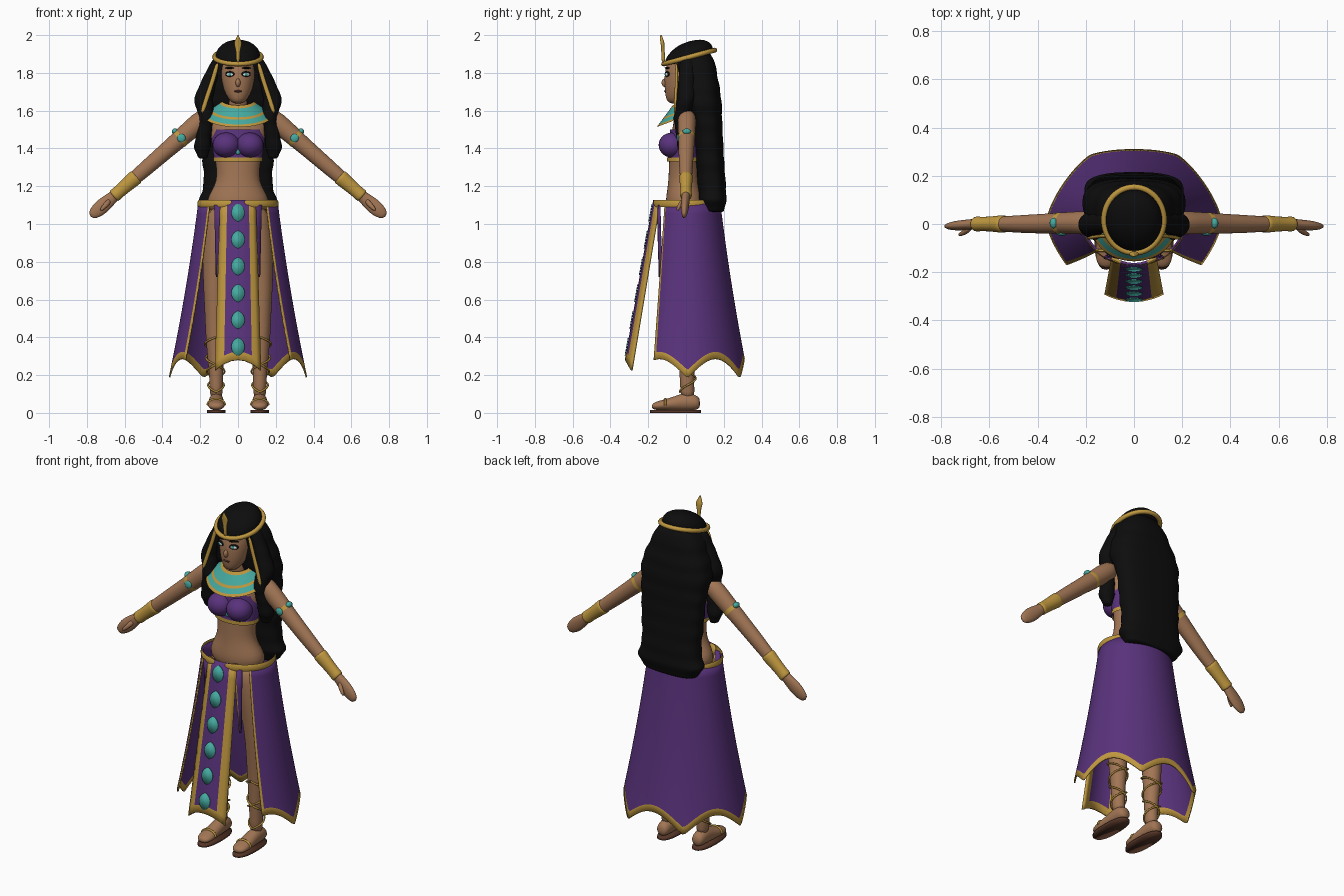
import bpy, bmesh, math
from mathutils import Vector, Matrix

if "Cube" in bpy.data.objects:
    bpy.data.objects.remove(bpy.data.objects["Cube"])


def material(name, r, g, b):
    m = bpy.data.materials.new(name)
    m.use_nodes = True
    m.diffuse_color = (r, g, b, 1)
    m.node_tree.nodes["Principled BSDF"].inputs["Base Color"].default_value = (r, g, b, 1)
    return m


SKIN = material("skin brown", .36, .18, .09)
BLACK = material("hair black", .004, .004, .004)
GOLD = material("gold", .52, .31, .05)
PURPLE = material("purple cloth", .1, .032, .2)
TEAL = material("teal", .06, .4, .35)
WHITE = material("eye white", .75, .75, .72)
BROWN = material("dark brown", .09, .035, .02)
X, Y, Z = Vector((1, 0, 0)), Vector((0, 1, 0)), Vector((0, 0, 1))


def finish(name, bm, mats, sub=0, thick=0):
    bmesh.ops.recalc_face_normals(bm, faces=bm.faces[:])
    for f in bm.faces:
        f.smooth = True
    me = bpy.data.meshes.new(name)
    bm.to_mesh(me)
    bm.free()
    for m in mats:
        me.materials.append(m)
    ob = bpy.data.objects.new(name, me)
    bpy.context.collection.objects.link(ob)
    if thick:
        mod = ob.modifiers.new("thickness", "SOLIDIFY")
        mod.thickness, mod.offset = thick, 0
    if sub:
        ob.modifiers.new("smooth", "SUBSURF").levels = sub
        ob.modifiers["smooth"].render_levels = sub
    return ob


def loft(name, rings, mats, u=X, w=Y, cap=True, sub=1, n=24, power=1):
    """Skin a row of ellipses (x, y, z, radius along u, radius along w)."""
    bands = mats if isinstance(mats, list) else [mats] * (len(rings) - 1)
    palette = list(dict.fromkeys(bands))
    bm = bmesh.new()
    loops = []
    for x, y, z, ru, rw in rings:
        loop = []
        for i in range(n):
            a = math.tau * i / n
            c, s = (math.copysign(abs(k) ** power, k) for k in (math.cos(a), math.sin(a)))
            loop.append(bm.verts.new(Vector((x, y, z)) + u * ru * c + w * rw * s))
        loops.append(loop)
    for k, m in enumerate(bands):
        for i in range(n):
            j = (i + 1) % n
            f = bm.faces.new((loops[k][i], loops[k][j], loops[k + 1][j], loops[k + 1][i]))
            f.material_index = palette.index(m)
    if cap:
        bm.faces.new(loops[0])
        bm.faces.new(loops[-1])
    return finish(name, bm, palette, sub)


def grid(name, us, vs, point, rule, mats, thick=.01):
    """Cloth sheet: point(u, v) places it, rule(column, row) picks the colour."""
    bm = bmesh.new()
    rows = [[bm.verts.new(point(u, v)) for u in us] for v in vs]
    for r in range(len(vs) - 1):
        for c in range(len(us) - 1):
            f = bm.faces.new((rows[r][c], rows[r][c + 1], rows[r + 1][c + 1], rows[r + 1][c]))
            f.material_index = rule(c, r)
    return finish(name, bm, mats, 0, thick)


def ball(name, loc, scale, mat, turn=0):
    bm = bmesh.new()
    bmesh.ops.create_uvsphere(bm, u_segments=24, v_segments=14, radius=1)
    bm.transform(Matrix.Translation(loc) @ Matrix.Rotation(turn, 4, "Z") @ Matrix.Diagonal((*scale, 1)))
    return finish(name, bm, [mat])


def cord(name, pts, radius, mat, closed=False):
    cu = bpy.data.curves.new(name, "CURVE")
    cu.dimensions, cu.bevel_depth, cu.bevel_resolution = "3D", radius, 2
    sp = cu.splines.new("POLY")
    sp.points.add(len(pts) - 1)
    for p, q in zip(sp.points, pts):
        p.co = (*q, 1)
    sp.use_cyclic_u = closed
    cu.materials.append(mat)
    ob = bpy.data.objects.new(name, cu)
    bpy.context.collection.objects.link(ob)


def lerp(a, b, t):
    return a + (b - a) * t


def wavy(keys, steps, amount, pitch):
    """Refine key rings and ripple their radii into hair waves."""
    out = []
    for a, b in zip(keys, keys[1:]):
        for i in range(steps):
            x, y, z, p, q = (lerp(j, k, i / steps) for j, k in zip(a, b))
            g = 1 + amount * math.sin(math.tau * z / pitch)
            out.append((x, y, z, p * g, q * g))
    return out + [keys[-1]]


# Body and head
loft("torso", [(0, 0, 1.04, .13, .09), (0, 0, 1.1, .17, .11), (0, -.005, 1.15, .158, .1),
               (0, -.012, 1.2, .125, .085), (0, -.012, 1.26, .11, .08), (0, -.01, 1.34, .122, .08),
               (0, -.005, 1.43, .135, .08), (0, 0, 1.52, .16, .07), (0, 0, 1.58, .165, .06),
               (0, 0, 1.61, .08, .05), (0, 0, 1.63, .05, .05)], SKIN)
loft("neck", [(0, 0, 1.57, .06, .055), (0, -.005, 1.64, .048, .048), (0, -.01, 1.72, .048, .05)], SKIN)
loft("head", [(0, -.06, 1.637, .018, .02), (0, -.055, 1.65, .042, .048), (0, -.04, 1.685, .066, .07),
              (0, -.027, 1.73, .082, .088), (0, -.016, 1.79, .092, .099), (0, -.005, 1.84, .093, .1),
              (0, 0, 1.89, .08, .085), (0, 0, 1.92, .04, .045)], SKIN)
ball("nose", (0, -.113, 1.748), (.013, .016, .022), SKIN)
ball("lips", (0, -.108, 1.703), (.021, .008, .006), BROWN)

# Hair
back_keys = [(0, .03, 1.93, .07, .08), (0, .045, 1.87, .13, .105), (0, .065, 1.77, .175, .105),
             (0, .08, 1.66, .215, .108), (0, .115, 1.52, .2, .078), (0, .125, 1.36, .19, .075),
             (0, .135, 1.22, .18, .075), (0, .14, 1.13, .205, .075), (0, .14, 1.06, .17, .06)]
loft("back_hair", wavy(back_keys, 5, .025, .1), BLACK, n=32, power=.75)
tilt = Vector((0, 1, .27))
loft("hair_cap", [(0, .012, 1.86, .112, .122), (0, .015, 1.885, .122, .134), (0, .018, 1.925, .112, .118),
                  (0, .02, 1.955, .075, .08), (0, .02, 1.968, .03, .03)], BLACK, w=tilt)

# Crown and brow ornament
cord("crown", [Vector((0, .017, 1.884)) + X * .124 * math.cos(a) + tilt * .136 * math.sin(a)
               for a in (math.tau * i / 48 for i in range(48))], .013, GOLD, True)
loft("crown_ornament", [(0, -.118, 1.85, .012, .012), (0, -.122, 1.9, .009, .009), (0, -.122, 1.935, .016, .01),
                        (0, -.124, 1.96, .025, .011), (0, -.13, 1.98, .01, .009), (0, -.133, 2.003, .003, .004)],
     GOLD, n=12)

# Jewelled collar
drape = Vector((0, 1, .38))
collar = [(0, 0, lerp(1.655, 1.572, t), lerp(.085, .18, t), lerp(.07, .155, t))
          for t in (0, .14, .55, .66, .88, 1)]
loft("collar", collar, [GOLD, TEAL, GOLD, TEAL, GOLD], w=drape, cap=False, sub=0, n=48)

# Bodice
loft("bodice", [(0, -.01, 1.34, .127, .087), (0, -.008, 1.4, .136, .088), (0, -.004, 1.45, .143, .086),
                (0, -.002, 1.5, .14, .082)], PURPLE, cap=False, n=32)
loft("bodice_trim", [(0, -.01, z, .131, .092) for z in (1.33, 1.337, 1.345, 1.352)], GOLD, cap=False, n=32)
ball("bodice_gem", (0, -.099, 1.385), (.014, .008, .018), TEAL)

# Limbs and everything paired
for s, side in ((1, "left"), (-1, "right")):
    ball(side + "_bodice_cup", (s * .062, -.075, 1.418), (.073, .07, .066), PURPLE)
    # Eyes, set around the curve of the face
    turn = s * .42
    ball(side + "_eye_liner", (s * .043, -.1, 1.794), (.027, .007, .015), BLACK, turn)
    ball(side + "_eye", (s * .043, -.102, 1.792), (.02, .008, .01), WHITE, turn)
    ball(side + "_iris", (s * .042, -.105, 1.792), (.009, .008, .01), TEAL, turn)
    ball(side + "_brow", (s * .045, -.1, 1.826), (.028, .007, .005), BLACK, turn)
    # Side lock and hanging ornament
    lock = [(.1, .01, 1.88, .03, .04), (.14, .005, 1.78, .045, .045), (.185, 0, 1.66, .052, .05),
            (.165, -.025, 1.56, .04, .042), (.18, -.012, 1.48, .042, .042), (.19, -.003, 1.4, .045, .042),
            (.185, 0, 1.345, .022, .022)]
    loft(side + "_hair_lock", wavy([(s * k[0], *k[1:]) for k in lock], 4, .05, .07), BLACK, n=16)
    ribbon = [(.107, -.05, 1.86), (.13, -.05, 1.77), (.165, -.054, 1.67), (.192, -.06, 1.58)]
    loft(side + "_hair_ornament", [(s * x, y, z, .013, .008) for x, y, z in ribbon], GOLD, n=10)

    # Arm, measured along its own axis
    u = Vector((s * .655, 0, .755))

    def arm(rows):
        return [(s * (.17 + .755 * t), y, 1.57 - .655 * t, a, b) for t, y, a, b in rows]

    loft(side + "_arm", arm([(-.02, .005, .03, .035), (.01, .005, .052, .05), (.08, .005, .054, .048),
                             (.2, .003, .046, .043), (.35, 0, .042, .039), (.44, 0, .04, .035),
                             (.55, 0, .034, .029), (.64, 0, .027, .023), (.68, -.002, .036, .021),
                             (.73, -.006, .041, .022), (.77, -.008, .036, .018), (.81, -.01, .02, .01)]),
         SKIN, u=u)
    thumb = [(.675, -.012, 1.13, .015, .014), (.7, -.034, 1.1, .014, .012),
             (.73, -.046, 1.07, .009, .008)]
    loft(side + "_thumb", [(s * k[0], *k[1:]) for k in thumb], SKIN, u=u, n=12)
    loft(side + "_bracer", arm([(.48, 0, .041, .037), (.5, 0, .042, .037), (.55, 0, .037, .032),
                                (.61, 0, .034, .029), (.64, 0, .036, .032), (.65, 0, .034, .03)]), GOLD, u=u)
    loft(side + "_armband", arm([(t, .003, .049, .046) for t in (.165, .172, .18, .187)]), GOLD, u=u, cap=False)
    ball(side + "_armband_gem", (s * .3, -.04, 1.455), (.022, .009, .022), TEAL)
    ball(side + "_armband_outer_gem", (s * .334, .004, 1.49), (.016, .022, .016), TEAL)

    # Leg, foot and sandal
    leg = [(.08, 0, 1.1, .08, .1), (.095, -.005, 1, .083, .1), (.11, -.01, .88, .08, .09),
           (.122, -.012, .72, .064, .068), (.125, -.012, .62, .056, .058), (.122, 0, .5, .053, .056),
           (.12, .008, .4, .052, .055), (.117, .006, .25, .04, .043), (.115, .005, .15, .034, .036),
           (.115, .01, .07, .036, .04)]
    loft(side + "_leg", [(s * k[0], *k[1:]) for k in leg], SKIN)
    foot = [(.075, .05, .025, .025), (.055, .055, .038, .04), (0, .062, .04, .05), (-.06, .05, .04, .037),
            (-.12, .042, .046, .028), (-.16, .037, .042, .022), (-.182, .034, .02, .012)]
    loft(side + "_foot", [(s * .115, y, z, a, b) for y, z, a, b in foot], SKIN, w=Z)
    loft(side + "_sole", [(s * .115, -.055, z, .05, .135) for z in (0, .006, .014)], BROWN, sub=0, power=.8)
    for k, way in ((1, "inner"), (-1, "outer")):
        strap = []
        for i in range(61):
            t = i / 60
            a = k * t * math.tau * 2 - math.pi / 2
            r = lerp(.04, .058, t)
            strap.append((s * (.116 + .004 * t + r * math.cos(a)), .007 + r * math.sin(a), lerp(.11, .4, t)))
        cord(f"{side}_{way}_ankle_strap", strap, .005, GOLD)
    cord(side + "_toe_strap", [(s * .115 + .046 * math.cos(a), -.11, .04 + .034 * math.sin(a))
                               for a in (math.pi * i / 12 for i in range(13))], .006, GOLD)

    # Narrow drape beside the front panel
    grid(side + "_waist_drape", (0, .25, 1), (0, .3, .6, 1),
         lambda a, v: (s * (lerp(.08, .105, v) + a * lerp(.045, .01, v)), lerp(-.15, -.14, v) + .01 * a,
                       lerp(1.1, .72, v)),
         lambda c, r: int(c == 0), [PURPLE, GOLD])


# Skirt, open at the front with a scalloped gold hem
def skirt_point(a, v):
    gap = lerp(.8, .94, v)
    phi = lerp(gap, math.tau - gap, a)
    hem = .185 + .1 * abs(math.cos(3 * phi))
    z = lerp(1.11, hem, v)
    drop = (1.11 - z) / .92
    flare = .75 * drop + .25 * drop * drop
    return (lerp(.207, .362, flare) * math.sin(phi),
            .008 - lerp(.17, .318, flare) * math.cos(phi), z)


rows = [i / 14 * .955 for i in range(15)] + [1]
grid("skirt", [i / 96 for i in range(97)], rows, skirt_point,
     lambda c, r: int(r == len(rows) - 2 or c in (0, 95)), [PURPLE, GOLD], .008)
loft("waistband", [(0, .003, z, r, r - .037) for z, r in ((1.09, .212), (1.1, .216), (1.118, .215), (1.128, .21))],
     GOLD, cap=False, n=40)


# Front panel with gold border and leaf motifs
def panel_point(f, v):
    return (f * lerp(.092, .12, v), lerp(-.168, -.318, v) + .03 * f * f,
            lerp(1.125, .28, v) - .055 * v * f * f)


cols = (-1, -.8, -.6, -.3, 0, .3, .6, .8, 1)
grid("front_panel", cols, [i / 10 * .95 for i in range(11)] + [1], panel_point,
     lambda c, r: int(c in (0, 1, 6, 7) or r == 10), [PURPLE, GOLD], .012)
for i in range(6):
    mid = 1.06 - .142 * i
    bm = bmesh.new()
    outline = []
    for k in range(24):
        a = math.tau * k / 24
        z = mid + .047 * math.cos(a)
        v = (1.125 - z) / .845
        x = .036 * math.copysign(abs(math.sin(a)) ** 1.4, math.sin(a))
        outline.append(bm.verts.new((x, lerp(-.168, -.318, v) - .009, z)))
    bm.faces.new(outline)
    finish(f"panel_leaf_{i + 1}", bm, [TEAL], 0, .004)
